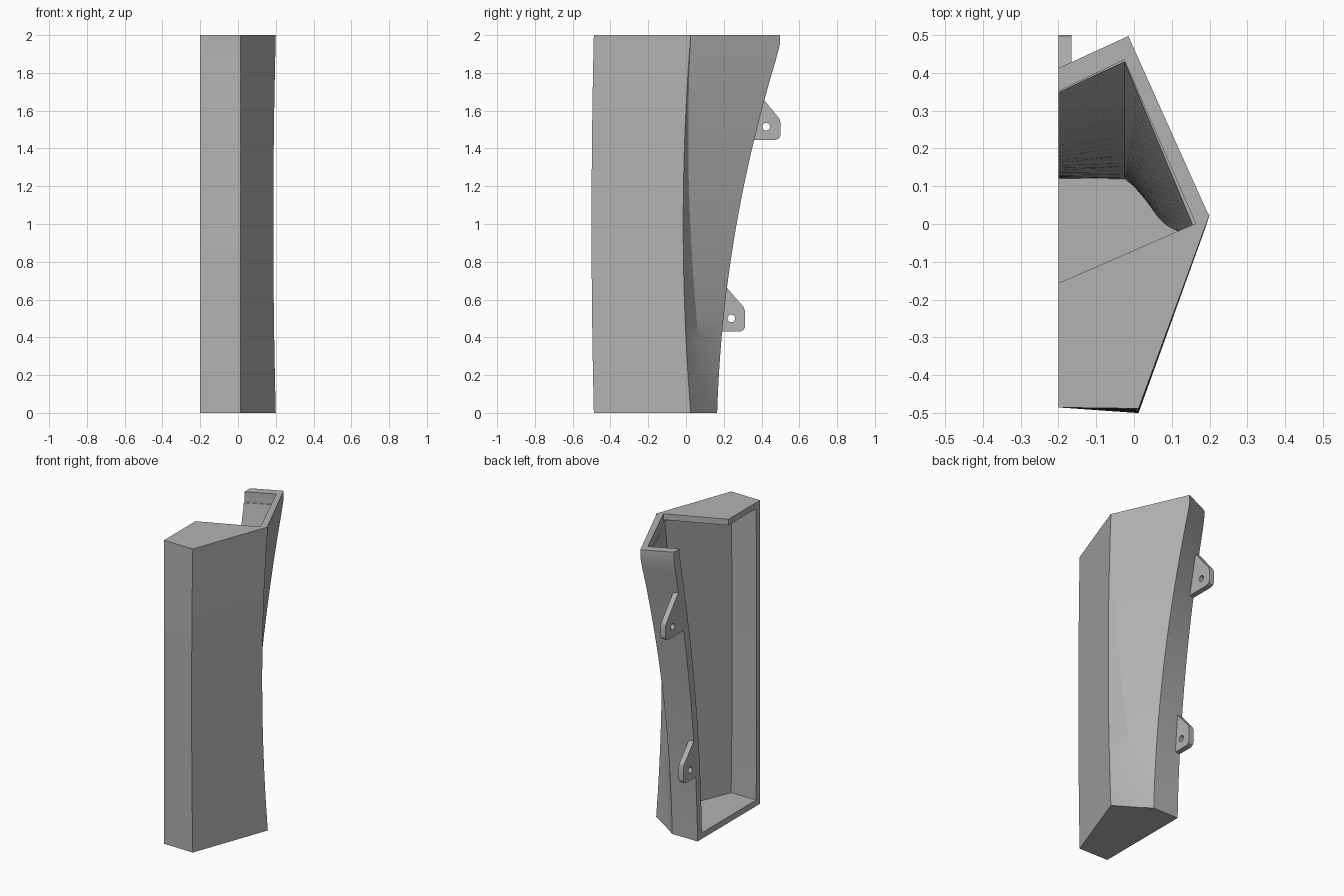
import bpy, bmesh, math

cube = bpy.data.objects.get("Cube")
if cube:
    bpy.data.objects.remove(cube)

grey = bpy.data.materials.new("plain_grey")
grey.use_nodes = True
grey.diffuse_color = (0.45, 0.45, 0.45, 1)
grey.node_tree.nodes["Principled BSDF"].inputs["Base Color"].default_value = (0.45, 0.45, 0.45, 1)


def loft(name, rings):
    """Closed solid skinned through rings of equal point count."""
    bm = bmesh.new()
    rows = [[bm.verts.new(p) for p in ring] for ring in rings]
    n = len(rows[0])
    for low, high in zip(rows, rows[1:]):
        for i in range(n):
            j = (i + 1) % n
            bm.faces.new((low[i], low[j], high[j], high[i]))
    bm.faces.new(rows[0][::-1])
    bm.faces.new(rows[-1])
    bmesh.ops.recalc_face_normals(bm, faces=bm.faces)
    mesh = bpy.data.meshes.new(name)
    bm.to_mesh(mesh)
    bm.free()
    mesh.materials.append(grey)
    obj = bpy.data.objects.new(name, mesh)
    bpy.context.collection.objects.link(obj)
    return obj


def cut(obj, cutter):
    """Subtract the cutter, apply it and remove the helper."""
    cutter.hide_render = True
    mod = obj.modifiers.new("cut", "BOOLEAN")
    mod.operation = "DIFFERENCE"
    mod.solver = "EXACT"
    mod.object = cutter
    bpy.context.view_layer.objects.active = obj
    bpy.ops.object.modifier_apply(modifier=mod.name)
    bpy.data.objects.remove(cutter)


def section(z):
    """Outer outline at height z: bowed front, folded side, leaning back."""
    bow = 1 - (z - 1) ** 2
    back = min(0.165 + 0.03 * z + 0.073 * z * z, 0.497)
    lean = (back - 0.165) / 0.332
    bx, by = 0.2 - 0.013 * bow, 0.025 - 0.04 * bow
    fold = 0.085 * max(0, 1 - z / 2) ** 1.3 + 0.003
    outer = [(-0.2, -0.485), (0.012, -0.488 - 0.012 * bow), (bx, by),
             (bx - 1.6 * fold, by + fold), (-0.015, back),
             (-0.2, back - 0.085 * lean)]
    return outer, lean


def inner_section(z):
    """Cavity outline, run out past the open side."""
    (e, a, b, k, c, d), lean = section(z)
    wall = 0.047 + 0.015 * lean
    ci = (c[0] - 0.01, c[1] - wall)
    di = (d[0], d[1] - wall + 0.002)
    slope = (ci[1] - di[1]) / (ci[0] - di[0])
    return [(-0.3, e[1] + 0.04), (a[0] - 0.03, a[1] + 0.045),
            (b[0] - 0.035, b[1] - 0.02), (k[0] - 0.035, k[1] - 0.03),
            ci, (-0.3, di[1] - 0.1 * slope)]


def ring(points, z):
    return [(x, y, z) for x, y in points]


# Main shell
steps = 24
heights = [1.95 * i / steps for i in range(steps + 1)] + [2.0]
shell = loft("shell", [ring(section(z)[0], z) for z in heights])

# Hollow cavity, open along the flat side
floor, ceiling = 0.04, 1.96
levels = [floor + (ceiling - floor) * i / steps for i in range(steps + 1)]
cut(shell, loft("cavity_cutter", [ring(inner_section(z), z) for z in levels]))

# Rear opening through the top, leaving the front cap
e, a, b, k, c, d = inner_section(1.955)
opening = [(-0.3, -0.2), (b[0] - 0.001, b[1]), (c[0] - 0.001, c[1] - 0.001), (d[0], d[1] - 0.001)]
cut(shell, loft("opening_cutter", [ring(opening, 1.93), ring(opening, 2.1)]))


def tab(name, outline, hole):
    """Flat mounting lug with a round bolt hole."""
    lug = loft(name, [[(x, y, z) for y, z in outline] for x in (-0.2, -0.165)])
    circle = [(hole[0] + 0.02 * math.cos(t * math.tau / 24),
               hole[1] + 0.02 * math.sin(t * math.tau / 24)) for t in range(24)]
    cut(lug, loft("hole_cutter", [[(x, y, z) for y, z in circle] for x in (-0.25, -0.1)]))
    return lug


# Mounting tabs on the back edge
upper = tab("upper_tab", [(0.29, 1.445), (0.475, 1.445), (0.492, 1.453), (0.5, 1.47),
                          (0.5, 1.54), (0.493, 1.56), (0.365, 1.715), (0.345, 1.7)], (0.424, 1.515))
lower = tab("lower_tab", [(0.17, 0.43), (0.287, 0.43), (0.304, 0.438), (0.312, 0.455),
                          (0.312, 0.54), (0.305, 0.56), (0.197, 0.685), (0.18, 0.67)], (0.24, 0.5))

# Smooth the curved walls while keeping the folds crisp
bpy.ops.object.select_all(action="DESELECT")
for obj in (shell, upper, lower):
    obj.select_set(True)
bpy.context.view_layer.objects.active = shell
bpy.ops.object.shade_smooth_by_angle(angle=math.radians(20))
